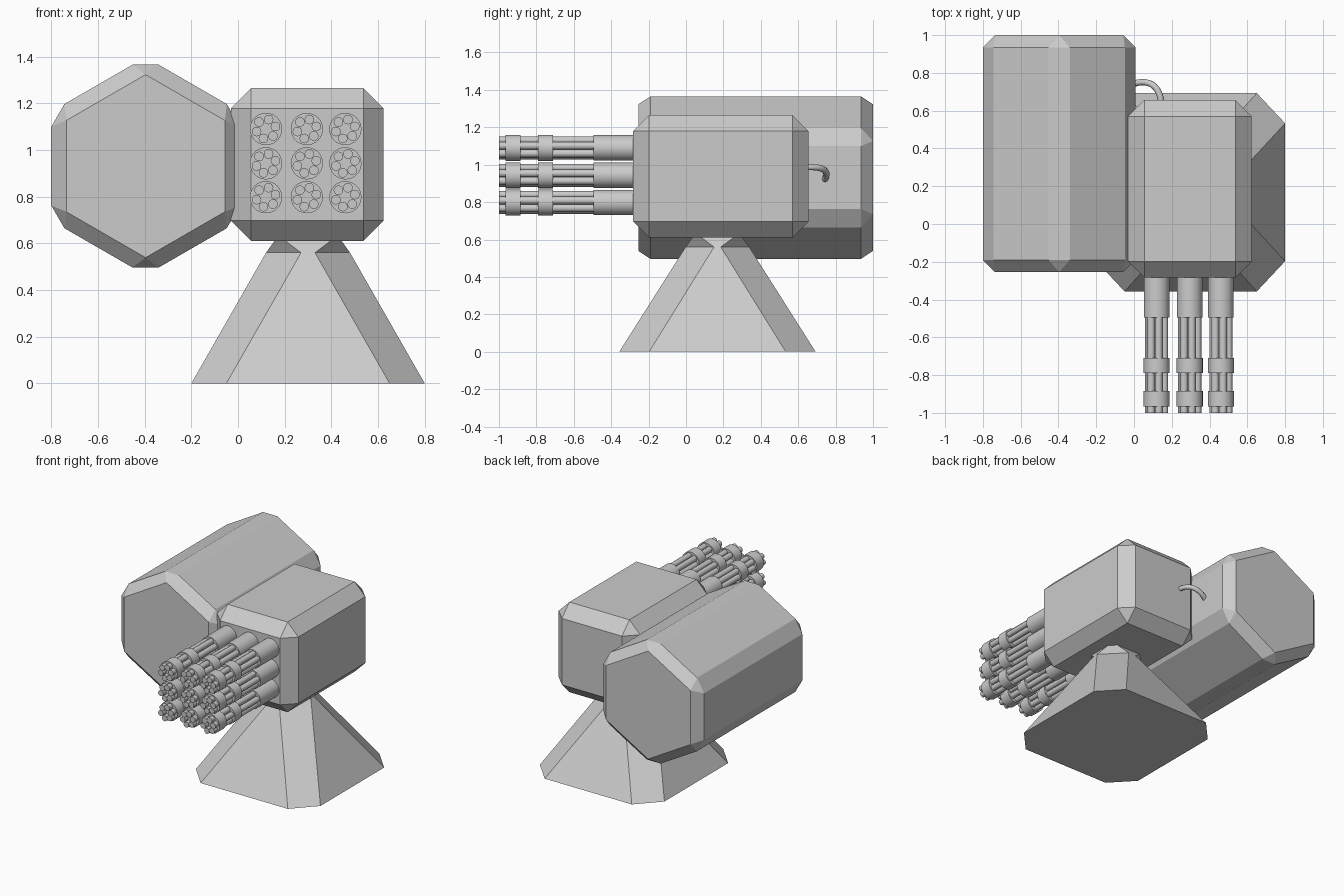
import bpy, bmesh
from math import sin, cos, pi, radians
from mathutils import Vector

if "Cube" in bpy.data.objects:
    bpy.data.objects.remove(bpy.data.objects["Cube"])


def finish(name, bm, smooth=False):
    bmesh.ops.recalc_face_normals(bm, faces=bm.faces)
    me = bpy.data.meshes.new(name)
    bm.to_mesh(me)
    bm.free()
    ob = bpy.data.objects.new(name, me)
    bpy.context.collection.objects.link(ob)
    if smooth:
        bpy.ops.object.select_all(action='DESELECT')
        ob.select_set(True)
        bpy.context.view_layer.objects.active = ob
        bpy.ops.object.shade_smooth_by_angle(angle=radians(35))
    return ob


def loft(bm, rings):
    """Skin a list of closed point rings and cap both ends."""
    loops = [[bm.verts.new(p) for p in ring] for ring in rings]
    n = len(loops[0])
    for a, b in zip(loops, loops[1:]):
        for i in range(n):
            j = (i + 1) % n
            bm.faces.new((a[i], a[j], b[j], b[i]))
    bm.faces.new(loops[0])
    bm.faces.new(loops[-1])


def rod(bm, x, z, r, y0, y1, sides, phase=0.0):
    """Prism running along y."""
    loft(bm, [[(x + r * cos(phase + 2 * pi * i / sides), y,
                z + r * sin(phase + 2 * pi * i / sides)) for i in range(sides)]
              for y in (y0, y1)])


def chamfer(bm, width):
    bmesh.ops.bevel(bm, geom=bm.edges[:], offset=width, offset_type='OFFSET',
                    segments=1, profile=0.5, affect='EDGES')


# Pedestal: tapered block with cut corners
def octagon(hx, hy, ix, iy, z):
    cx, cy = 0.30, 0.168
    pts = [(ix, -hy), (hx, -iy), (hx, iy), (ix, hy),
           (-ix, hy), (-hx, iy), (-hx, -iy), (-ix, -hy)]
    return [(cx + x, cy + y, z) for x, y in pts]


bm = bmesh.new()
loft(bm, [octagon(0.50, 0.525, 0.35, 0.365, 0.0),
          octagon(0.18, 0.17, 0.03, 0.018, 0.56),
          octagon(0.13, 0.12, 0.122, 0.112, 0.63)])
finish("pedestal", bm)

# Gun housing: chamfered box
bm = bmesh.new()
bmesh.ops.create_cube(bm, size=1)
for v in bm.verts:
    v.co = Vector((0.296 + v.co.x * 0.654, 0.186 + v.co.y * 0.94, 0.938 + v.co.z * 0.654))
chamfer(bm, 0.086)
finish("gun_housing", bm)

# Ammo drum: chamfered hexagonal prism
bm = bmesh.new()
rod(bm, -0.396, 0.931, 0.467, -0.255, 1.0, 6, pi / 6)
chamfer(bm, 0.065)
finish("ammo_drum", bm)

# Three by three grid of six-barrel clusters
for row, z in enumerate((1.09, 0.943, 0.798)):
    for col, x in enumerate((0.12, 0.295, 0.46)):
        bm = bmesh.new()
        rod(bm, x, z, 0.068, -0.495, -0.25, 32)        # rear sleeve
        rod(bm, x, z, 0.069, -0.79, -0.71, 32)         # middle collar
        rod(bm, x, z, 0.069, -0.965, -0.885, 32)       # front collar
        for k in range(6):
            a = radians(75 + 60 * k)
            rod(bm, x + 0.042 * cos(a), z + 0.042 * sin(a), 0.0205, -1.0, -0.48, 16)
        finish(f"barrel_cluster_{row}_{col}", bm, True)

# Feed cable from drum to housing
cu = bpy.data.curves.new("feed_cable", 'CURVE')
cu.dimensions = '3D'
cu.bevel_depth = 0.017
cu.bevel_resolution = 3
cu.use_fill_caps = True
sp = cu.splines.new('BEZIER')
sp.bezier_points.add(1)
path = [((0.145, 0.63, 0.985), (0.145, 0.56, 0.985), (0.14, 0.74, 0.995)),
        ((-0.02, 0.735, 0.91), (0.07, 0.775, 0.965), (-0.06, 0.71, 0.89))]
for bp, (co, left, right) in zip(sp.bezier_points, path):
    bp.handle_left_type = bp.handle_right_type = 'FREE'
    bp.co, bp.handle_left, bp.handle_right = co, left, right
bpy.context.collection.objects.link(bpy.data.objects.new("feed_cable", cu))
